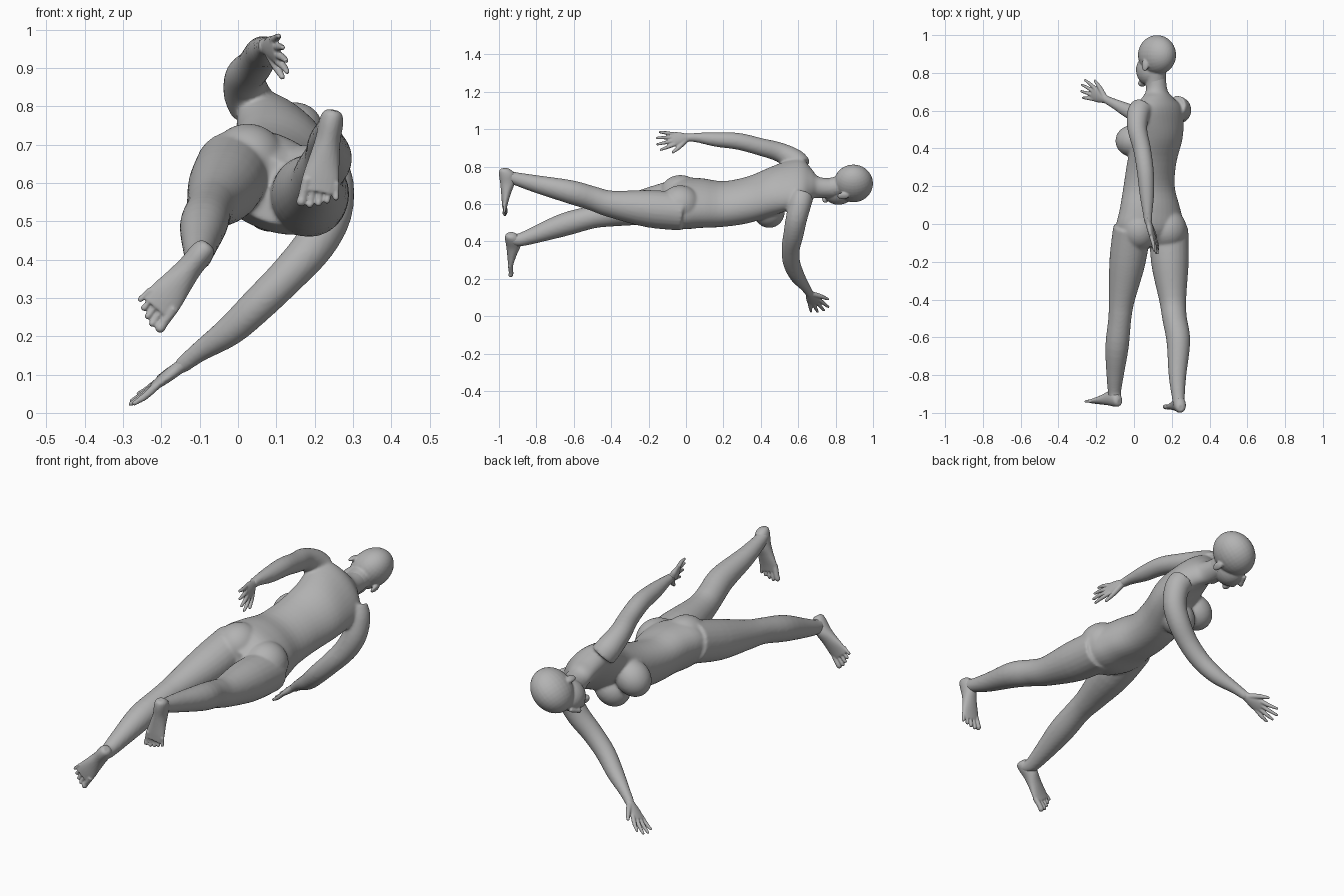
import bpy, bmesh, math
from mathutils import Vector, Matrix

old = bpy.data.objects.get("Cube")
if old:
    bpy.data.objects.remove(old, do_unlink=True)

GREY = (0.45, 0.45, 0.45, 1.0)
skin = bpy.data.materials.new("plain grey")
skin.use_nodes = True
skin.diffuse_color = GREY
skin.node_tree.nodes["Principled BSDF"].inputs["Base Color"].default_value = GREY


def roll_axes(deg):
    """Body-left and body-front directions for a roll about the y axis."""
    a = math.radians(deg)
    return (Vector((-math.cos(a), 0, math.sin(a))),
            Vector((-math.sin(a), 0, -math.cos(a))))


def catmull(rows, steps=4):
    """Smoothly resample rows of numbers."""
    out = []
    for i in range(len(rows) - 1):
        p0, p1, p2, p3 = (rows[max(i - 1, 0)], rows[i], rows[i + 1],
                          rows[min(i + 2, len(rows) - 1)])
        for s in range(steps):
            t = s / steps
            out.append([0.5 * (2 * b + (c - a) * t + (2 * a - 5 * b + 4 * c - d) * t * t
                               + (3 * b - a - 3 * c + d) * t ** 3)
                        for a, b, c, d in zip(p0, p1, p2, p3)])
    out.append(list(rows[-1]))
    return out


def loft(bm, rings, sides=20):
    """Closed skin over rings given as (centre, half axis u, half axis v)."""
    loops = []
    for c, u, v in rings:
        loops.append([bm.verts.new(c + u * math.cos(2 * math.pi * k / sides)
                                   + v * math.sin(2 * math.pi * k / sides))
                      for k in range(sides)])
    for a, b in zip(loops, loops[1:]):
        for k in range(sides):
            j = (k + 1) % sides
            bm.faces.new((a[k], a[j], b[j], b[k]))
    bm.faces.new(loops[0][::-1])
    bm.faces.new(loops[-1])


def tube(bm, rows, sides=20):
    """Round limb along rows of (x, y, z, radius) with a rounded tip."""
    rows = catmull(rows)
    pts = [Vector(r[:3]) for r in rows]
    rad = [r[3] for r in rows]
    end, d, r = pts[-1], (pts[-1] - pts[-2]).normalized(), rad[-1]
    for k in (0.5, 0.8, 0.97):
        pts.append(end + d * r * k)
        rad.append(r * math.sqrt(1 - k * k))
    ref = (pts[-1] - pts[0]).orthogonal().normalized()
    rings = []
    for i, p in enumerate(pts):
        t = (pts[min(i + 1, len(pts) - 1)] - pts[max(i - 1, 0)]).normalized()
        u = (ref - t * ref.dot(t)).normalized()
        rings.append((p, u * rad[i], t.cross(u) * rad[i]))
    loft(bm, rings, sides)


def blob(bm, centre, axes, radii):
    """Ellipsoid with its own axes."""
    m = Matrix([a * r for a, r in zip(axes, radii)]).transposed().to_4x4()
    m.translation = centre
    bmesh.ops.create_uvsphere(bm, u_segments=28, v_segments=18, radius=1, matrix=m)


def finish(bm, name, voxel, smooth):
    """Fuse the overlapping volumes into one soft surface."""
    bmesh.ops.recalc_face_normals(bm, faces=bm.faces)
    me = bpy.data.meshes.new(name)
    bm.to_mesh(me)
    bm.free()
    me.materials.append(skin)
    ob = bpy.data.objects.new(name, me)
    bpy.context.collection.objects.link(ob)
    rm = ob.modifiers.new("fuse", "REMESH")
    rm.mode = "VOXEL"
    rm.voxel_size = voxel
    rm.use_smooth_shade = True
    sm = ob.modifiers.new("soften", "SMOOTH")
    sm.factor = 0.5
    sm.iterations = smooth
    for p in me.polygons:
        p.use_smooth = True
    return ob


Y = Vector((0, 1, 0))

# Torso: x, y, z, half width, half depth, roll in degrees
TORSO = [
    (.085, -.12, .580, .130, .080, 25), (.085, -.03, .600, .190, .120, 25),
    (.085, .08, .605, .172, .117, 30), (.080, .20, .600, .147, .108, 35),
    (.095, .33, .622, .142, .112, 40), (.125, .45, .665, .152, .108, 45),
    (.130, .55, .700, .165, .092, 45), (.130, .62, .718, .155, .076, 45),
    (.125, .67, .708, .098, .062, 45), (.120, .71, .688, .058, .056, 45),
    (.115, .80, .685, .052, .052, 45),
]
body = bmesh.new()
rings = []
for x, y, z, a, b, deg in catmull(TORSO):
    left, front = roll_axes(deg)
    rings.append((Vector((x, y, z)), left * a, front * b))
loft(body, rings, 36)

# Buttocks and breasts
L, F = roll_axes(25)
blob(body, Vector((.025, -.03, .655)), (L, Y, F), (.100, .11, .100))
blob(body, Vector((.175, -.03, .595)), (L, Y, F), (.105, .11, .105))
L, F = roll_axes(45)
blob(body, Vector((-.012, .44, .635)), (L, Y, F), (.080, .083, .092))
blob(body, Vector((.100, .445, .558)), (L, Y, F), (.080, .083, .092))

# Arms and legs
LIMBS = [
    # left arm
    [(.04, .61, .80, .062), (.022, .58, .835, .060), (.018, .50, .877, .052),
     (.042, .40, .905, .047), (.060, .28, .935, .045), (.068, .16, .945, .039),
     (.072, .06, .955, .026), (.075, .015, .955, .022)],
    # right arm
    [(.22, .62, .64, .062), (.242, .61, .60, .060), (.240, .59, .52, .057),
     (.200, .575, .44, .054), (.130, .56, .36, .049), (.055, .565, .285, .046),
     (-.02, .595, .215, .040), (-.10, .635, .16, .027), (-.145, .658, .125, .022)],
    # left leg
    [(-.01, -.02, .64, .100), (-.035, -.20, .59, .096), (-.065, -.40, .548, .069),
     (-.075, -.50, .53, .061), (-.09, -.65, .49, .062), (-.10, -.80, .437, .046),
     (-.103, -.89, .408, .035), (-.097, -.93, .412, .031)],
    # right leg
    [(.185, -.02, .56, .102), (.19, -.20, .575, .100), (.205, -.40, .60, .072),
     (.215, -.50, .63, .065), (.235, -.62, .665, .063), (.23, -.80, .707, .047),
     (.235, -.92, .738, .034), (.24, -.96, .752, .031)],
]
for rows in LIMBS:
    tube(body, rows, 24)
finish(body, "body", .007, 8)

# Head with jaw, nose, brow, lips and ears
head = bmesh.new()
base = Vector((.122, .895, .710))
blob(head, base, (L, Y, F), (.088, .105, .112))
blob(head, Vector((.082, .815, .667)), (L, Y, F), (.066, .082, .076))
tube(head, [(.115, .70, .685, .053), (.115, .76, .685, .053), (.118, .84, .70, .055)])
face = Vector((.115, 0, .700))
tube(head, [tuple(face + F * .108 + Y * .875) + (.010,),
            tuple(face + F * .122 + Y * .845) + (.011,),
            tuple(face + F * .132 + Y * .825) + (.012,)], 12)
blob(head, face + F * .112 + Y * .785, (L, Y, F), (.026, .012, .014))
blob(head, face + F * .100 + Y * .745, (L, Y, F), (.028, .018, .018))
for s in (1, -1):
    out = (L * s - F * .35).normalized()
    blob(head, face + L * (.086 * s) - F * .005 + Y * .840,
         (out, Y, out.cross(Y)), (.010, .032, .019))
finish(head, "head", .005, 3)


def hand(name, wrist, along, thumb):
    """Palm, four fingers and a thumb from a wrist point and two directions."""
    d = Vector(along).normalized()
    t = Vector(thumb)
    t = (t - d * t.dot(d)).normalized()
    n = d.cross(t)
    w = Vector(wrist)
    bm = bmesh.new()
    palm = [(-.02, .022, .020), (.01, .023, .017), (.045, .034, .016),
            (.080, .039, .013), (.100, .036, .010)]
    loft(bm, [(w + d * u, t * a, n * b) for u, a, b in catmull(palm)])
    for k, length in enumerate((.085, .098, .092, .074)):
        side = 1.5 - k
        root = w + d * .082 + t * side * .019
        aim = (d + t * side * .17).normalized()
        tube(bm, [tuple(root) + (.0105,),
                  tuple(root + aim * length * .55 + n * .003) + (.0095,),
                  tuple(root + aim * length) + (.0065,)], 12)
    tube(bm, [tuple(w + d * .02 + t * .012) + (.015,),
              tuple(w + d * .06 + t * .045) + (.012,),
              tuple(w + d * .10 + t * .070) + (.0075,)], 12)
    finish(bm, name, .004, 2)


hand("left_hand", (.075, .015, .955), (.055, -.20, -.022), (.25, 0, -1))
hand("right_hand", (-.145, .658, .125), (-.15, .07, -.11), (.05, 1, .2))


def foot(name, heel, along, inner):
    """Foot from a heel point on the sole, the toe direction and big toe side."""
    d = Vector(along).normalized()
    up = (Y - d * d.y).normalized()
    s = d.cross(up)
    if s.dot(Vector(inner)) < 0:
        s = -s
    h = Vector(heel)
    bm = bmesh.new()
    # distance from heel, height, half width, half height
    rows = [(-.030, .030, .014, .016), (-.020, .034, .026, .030),
            (.005, .042, .032, .042), (.050, .042, .033, .040),
            (.100, .030, .040, .028), (.150, .019, .048, .018),
            (.185, .013, .046, .012)]
    loft(bm, [(h + d * u + up * c, s * a, up * b) for u, c, a, b in catmull(rows)])
    for k, (tip, r) in enumerate(((.232, .0135), (.232, .0095), (.224, .009),
                                  (.213, .0085), (.201, .008))):
        off = s * (.036 - k * .0205 + (.002 if k == 0 else 0))
        tube(bm, [tuple(h + d * .155 + off * .92 + up * .014) + (r,),
                  tuple(h + d * (tip - r - .015) + off + up * .014) + (r * .92,),
                  tuple(h + d * (tip - r) + off * 1.04 + up * .011) + (r,)], 12)
    finish(bm, name, .004, 2)


foot("left_foot", (-.097, -.968, .415), (-.15, .022, -.185), (.8, 0, -.6))
foot("right_foot", (.243, -1.0, .758), (-.042, .022, -.23), (-1, 0, 0))
